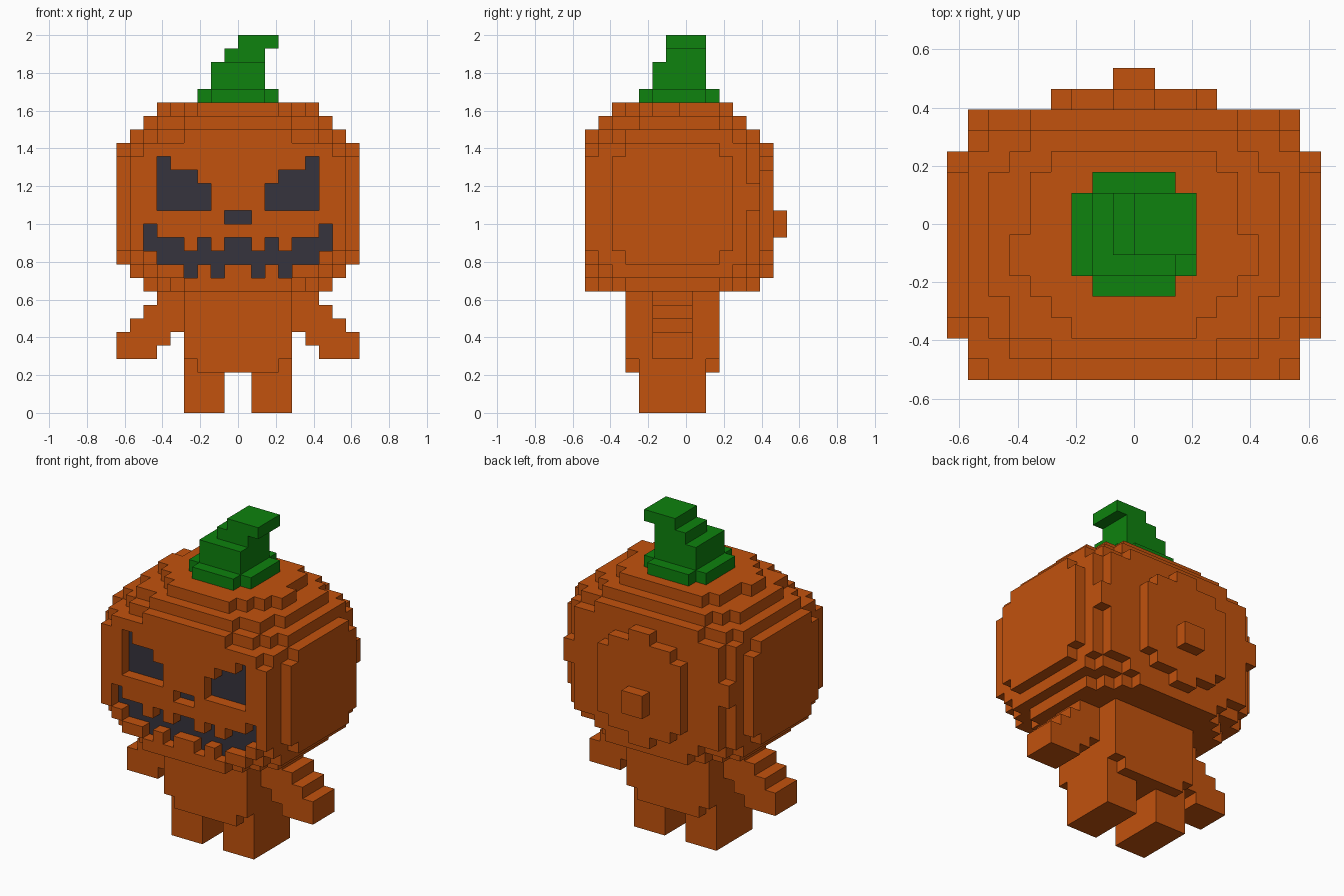
import bpy, bmesh, math
from mathutils import Vector

if "Cube" in bpy.data.objects:
    bpy.data.objects.remove(bpy.data.objects["Cube"], do_unlink=True)

U = 1 / 14          # size of one block
Y_OFF = 7.5         # block row 0 starts this many blocks in front of the centre


def material(name, rgb):
    m = bpy.data.materials.new(name)
    m.use_nodes = True
    col = (*rgb, 1)
    m.diffuse_color = col
    bsdf = m.node_tree.nodes["Principled BSDF"]
    bsdf.inputs["Base Color"].default_value = col
    bsdf.inputs["Roughness"].default_value = 0.9
    return m


ORANGE = material("pumpkin orange", (0.54, 0.084, 0.004))
GREEN = material("stem green", (0.0044, 0.223, 0.0044))
DARK = material("carved dark", (0.037, 0.034, 0.048))

# Outward direction and the matching corners of each side of a block
SIDES = []
for axis in range(3):
    for sign in (0, 1):
        a, b = (axis + 1) % 3, (axis + 2) % 3
        quad = []
        for p, q in ((0, 0), (1, 0), (1, 1), (0, 1)):
            c = [0, 0, 0]
            c[axis], c[a], c[b] = sign, p, q
            quad.append(tuple(c))
        if not sign:
            quad.reverse()
        n = [0, 0, 0]
        n[axis] = 1 if sign else -1
        SIDES.append((tuple(n), quad))


def fill(boxes):
    """Set of unit cells covered by boxes (x0, x1, y0, y1, z0, z1)."""
    return {(x, y, z) for x0, x1, y0, y1, z0, z1 in boxes
            for x in range(x0, x1) for y in range(y0, y1) for z in range(z0, z1)}


def block_object(name, cells, mats, carved=()):
    """Skin the cells; walls at the back of carved cells get the second material."""
    bm = bmesh.new()
    verts = {}
    for c in sorted(cells):
        for n, quad in SIDES:
            nb = tuple(i + j for i, j in zip(c, n))
            if nb in cells:
                continue
            pts = [tuple(i + j for i, j in zip(c, q)) for q in quad]
            for p in pts:
                if p not in verts:
                    verts[p] = bm.verts.new(
                        Vector((p[0], p[1] - Y_OFF, p[2])) * U)
            f = bm.faces.new([verts[p] for p in pts])
            f.material_index = int(nb in carved and n == (0, -1, 0))
    # Merge flat neighbours into clean panels
    bmesh.ops.dissolve_limit(bm, angle_limit=math.radians(1), verts=bm.verts[:],
                             edges=bm.edges[:], delimit={'MATERIAL'})
    me = bpy.data.meshes.new(name)
    bm.to_mesh(me)
    bm.free()
    for m in mats:
        me.materials.append(m)
    ob = bpy.data.objects.new(name, me)
    bpy.context.collection.objects.link(ob)
    return ob


def mirror(boxes):
    return boxes + [(-b[1], -b[0], *b[2:]) for b in boxes]


# Head: for each height range, half widths of the rows from front to back
MID = [8] * 12 + [7]
HEAD = {
    (9, 10): [4, 5, 6, 7, 7, 7, 7, 7, 7, 7, 6, 5, 4],
    (10, 11): [6, 7, 8, 8, 8, 8, 8, 8, 8, 8, 8, 7, 5],
    (11, 12): [7] + [8] * 11 + [7],
    (12, 15): MID,
    (15, 17): [8] * 13,
    (17, 19): MID,
    (19, 20): [7] + [8] * 11 + [7],
    (20, 21): [4, 6, 7, 8, 8, 8, 8, 8, 8, 8, 8, 7, 5],
    (21, 22): [0, 4, 6, 6, 7, 7, 7, 7, 7, 7, 6, 5, 0],
    (22, 23): [0, 0, 3, 4, 5, 6, 6, 5, 5, 5, 4, 0, 0],
}
head = [(-w, w, y, y + 1, z0, z1)
        for (z0, z1), rows in HEAD.items() for y, w in enumerate(rows)]
# Side cheeks
head += [(-9, 9, 2, 11, 12, 19), (-9, 9, 3, 10, 11, 20)]
# Stepped disc and knob on the back
head += [(-4, 4, 13, 14, 12, 18), (-3, 3, 13, 14, 11, 19),
         (-1, 1, 13, 14, 10, 20), (-1, 1, 14, 15, 13, 15)]

# Carved face, one block deep: eyes, nose and jagged mouth
face = mirror([
    (5, 6, 0, 1, 18, 19), (3, 6, 0, 1, 17, 18), (2, 6, 0, 1, 15, 17),
    (0, 1, 0, 1, 14, 15),
    (6, 7, 0, 1, 13, 14), (4, 7, 0, 1, 12, 13), (2, 3, 0, 1, 12, 13),
    (0, 1, 0, 1, 12, 13), (0, 6, 0, 1, 11, 12),
    (1, 2, 0, 1, 10, 11), (3, 4, 0, 1, 10, 11)])
carved = fill(face)
block_object("pumpkin_head", fill(head) - carved, [ORANGE, DARK], carved)

# Curled stem
block_object("stem", fill([
    (-3, 3, 5, 9, 23, 24), (-2, 2, 4, 10, 23, 24), (-2, 2, 5, 9, 24, 26),
    (-1, 2, 6, 9, 26, 27), (0, 3, 6, 9, 27, 28)]), [GREEN])

# Body
block_object("body", fill([(-4, 4, 3, 10, 4, 9), (-3, 3, 3, 10, 3, 4)]), [ORANGE])

# Stepped arms and legs
ARM = [(4, 6, 5, 8, 8, 9), (4, 7, 5, 8, 7, 8), (4, 8, 5, 8, 6, 7),
       (5, 9, 5, 8, 5, 6), (6, 9, 5, 8, 4, 5)]
LEG = [(1, 4, 4, 9, 0, 4)]
for side, half in (("left", slice(0, 1)), ("right", slice(1, 2))):
    for part, boxes in (("arm", ARM), ("leg", LEG)):
        n = len(boxes)
        both = mirror(boxes)
        block_object(f"{side}_{part}", fill(both[:n] if side == "left" else both[n:]),
                     [ORANGE])
